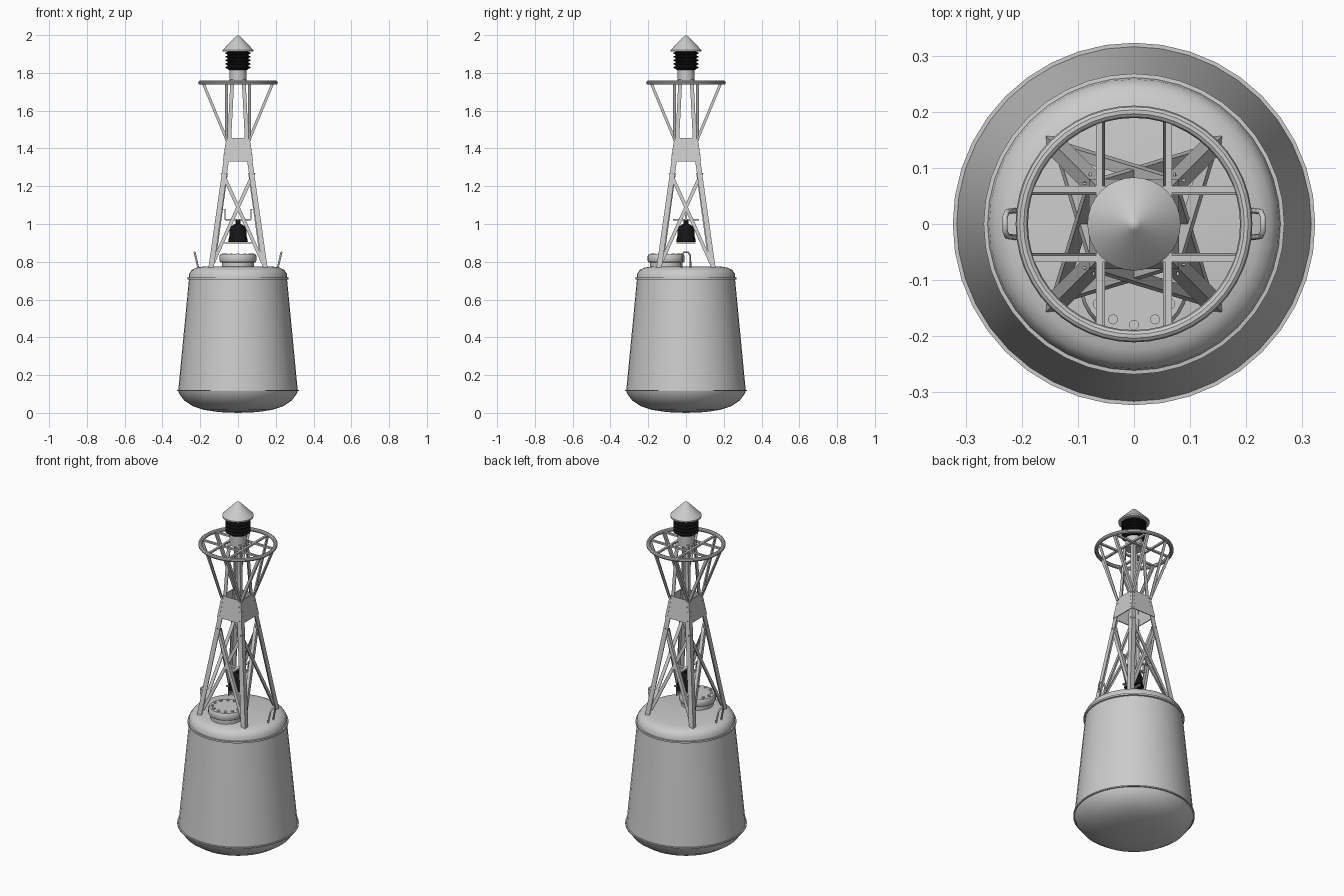
import bpy, bmesh, math
from mathutils import Vector, Matrix

if "Cube" in bpy.data.objects:
    bpy.data.objects.remove(bpy.data.objects["Cube"])


def material(name, value):
    m = bpy.data.materials.new(name)
    m.use_nodes = True
    colour = (value, value, value, 1)
    m.diffuse_color = colour
    m.node_tree.nodes["Principled BSDF"].inputs["Base Color"].default_value = colour
    return m


GREY = material("light grey paint", 0.6)
BLACK = material("black", 0.008)


def finish(name, bm, mat=GREY, smooth=False):
    bmesh.ops.recalc_face_normals(bm, faces=bm.faces)
    mesh = bpy.data.meshes.new(name)
    bm.to_mesh(mesh)
    bm.free()
    mesh.materials.append(mat)
    obj = bpy.data.objects.new(name, mesh)
    bpy.context.collection.objects.link(obj)
    if smooth:
        bpy.ops.object.select_all(action="DESELECT")
        obj.select_set(True)
        bpy.context.view_layer.objects.active = obj
        bpy.ops.object.shade_smooth_by_angle(angle=math.radians(35))
    return obj


def lathe(name, profile, sides=40, mat=GREY, centre=(0, 0, 0), closed=False):
    """Spin (radius, height) points around z."""
    bm = bmesh.new()
    verts = [bm.verts.new((r, 0, z)) for r, z in profile]
    edges = [bm.edges.new(p) for p in zip(verts, verts[1:])]
    if closed:
        edges.append(bm.edges.new((verts[-1], verts[0])))
    bmesh.ops.spin(bm, geom=verts + edges, cent=(0, 0, 0), axis=(0, 0, 1),
                   angle=math.tau, steps=sides)
    bmesh.ops.remove_doubles(bm, verts=bm.verts, dist=1e-5)
    bmesh.ops.translate(bm, verts=bm.verts, vec=centre)
    return finish(name, bm, mat, True)


def prism(bm, start, end, section):
    """Join two copies of a cross-section given as offset vectors."""
    a = [bm.verts.new(Vector(start) + s) for s in section]
    b = [bm.verts.new(Vector(end) + s) for s in section]
    bm.faces.new(a)
    bm.faces.new(b)
    for i in range(len(a)):
        j = (i + 1) % len(a)
        bm.faces.new((a[i], a[j], b[j], b[i]))


def angle_bar(bm, start, end, u, v, w=0.025, t=0.004):
    u, v = Vector(u), Vector(v)
    outline = [(0, 0), (w, 0), (w, t), (t, t), (t, w), (0, w)]
    prism(bm, start, end, [u * a + v * b for a, b in outline])


def box(bm, centre, size):
    m = Matrix.Translation(centre) @ Matrix.Diagonal((*size, 1))
    bmesh.ops.create_cube(bm, size=1, matrix=m)


def quarter_turns(name, build, mat=GREY):
    """Build one side and repeat it on all four sides."""
    bm = bmesh.new()
    for k in range(4):
        old = set(bm.verts)
        build(bm)
        new = [v for v in bm.verts if v not in old]
        bmesh.ops.rotate(bm, verts=new, cent=(0, 0, 0),
                         matrix=Matrix.Rotation(k * math.pi / 2, 3, "Z"))
    return finish(name, bm, mat)


def tube(name, points, radius, mat=GREY):
    curve = bpy.data.curves.new(name, "CURVE")
    curve.dimensions = "3D"
    curve.bevel_depth, curve.bevel_resolution = radius, 2
    curve.use_fill_caps = True
    spline = curve.splines.new("POLY")
    spline.points.add(len(points) - 1)
    for p, co in zip(spline.points, points):
        p.co = (*co, 1)
    curve.materials.append(mat)
    obj = bpy.data.objects.new(name, curve)
    bpy.context.collection.objects.link(obj)


# Float body with rounded bottom, two rims and a domed deck
lathe("float_body", [
    (0, 0), (0.1, 0.004), (0.18, 0.016), (0.24, 0.036), (0.285, 0.066),
    (0.31, 0.1), (0.316, 0.115), (0.323, 0.115), (0.323, 0.122),
    (0.316, 0.122), (0.26, 0.705), (0.268, 0.707), (0.268, 0.717),
    (0.261, 0.718), (0.258, 0.738), (0.246, 0.756), (0.225, 0.768),
    (0.19, 0.774), (0, 0.776)])

# Access hatch with a ring of bolts
HATCH = Vector((0, -0.105, 0))
lathe("hatch", [
    (0.086, 0.765), (0.086, 0.795), (0.094, 0.798), (0.098, 0.806),
    (0.098, 0.83), (0.092, 0.84), (0, 0.841)], 32, centre=HATCH)
bm = bmesh.new()
for i in range(12):
    a = math.tau * i / 12
    spot = HATCH + Vector((0.075 * math.sin(a), 0.075 * math.cos(a), 0.842))
    bmesh.ops.create_cone(bm, cap_ends=True, segments=10, radius1=0.009,
                          radius2=0.009, depth=0.006, matrix=Matrix.Translation(spot))
finish("hatch_bolts", bm)

# Lifting handles on the deck
for side, label in ((1, "left"), (-1, "right")):
    tube(label + "_handle", [
        (side * x, y, z) for x, y, z in (
            (0.21, -0.024, 0.765), (0.226, -0.022, 0.835), (0.23, -0.012, 0.85),
            (0.23, 0.012, 0.85), (0.226, 0.022, 0.835), (0.21, 0.024, 0.765))], 0.005)


# Tower legs and crossed braces
def leg(bm):
    angle_bar(bm, (-0.157, -0.157, 0.765), (-0.06, -0.06, 1.45),
              (1, 0, 0), (0, 1, 0), 0.028, 0.005)


def braces(bm):
    for s, inset in ((1, 0), (-1, 0.006)):
        angle_bar(bm, (s * 0.142, -0.145 + inset, 0.795),
                  (-s * 0.072, -0.08 + inset, 1.27), (-s, 0, 0), (0, 1, 0), 0.02, 0.004)


quarter_turns("tower_legs", leg)
quarter_turns("tower_braces", braces)


# Collar plates around the waist, with rivets
def collar(bm):
    wall = [bm.verts.new(p) for p in (
        (-0.08, -0.08, 1.33), (0.08, -0.08, 1.33), (0.062, -0.062, 1.455),
        (-0.062, -0.062, 1.455))]
    back = [bm.verts.new(v.co + Vector((0, 0.005, 0))) for v in wall]
    bm.faces.new(wall)
    bm.faces.new(back[::-1])
    for i in range(4):
        j = (i + 1) % 4
        bm.faces.new((wall[i], back[i], back[j], wall[j]))


def rivets(bm):
    for s in (-1, 1):
        for i in range(5):
            f = (i + 0.5) / 5
            half = 0.08 - 0.018 * f
            box(bm, (s * (half - 0.014), -half, 1.33 + 0.125 * f), (0.004, 0.004, 0.004))


quarter_turns("waist_collar", collar)
quarter_turns("collar_rivets", rivets)


# Flared struts, lantern posts and platform bars
def struts(bm):
    for s in (-1, 1):
        angle_bar(bm, (s * 0.068, -0.065, 1.44), (s * 0.068, -0.192, 1.745),
                  (-s, 0, 0), (0, 1, 0), 0.016, 0.004)


def post(bm):
    angle_bar(bm, (-0.056, -0.056, 1.45), (-0.04, -0.04, 1.765),
              (1, 0, 0), (0, 1, 0), 0.02, 0.004)


def platform_bar(bm):
    box(bm, (0, -0.062, 1.747), (0.38, 0.012, 0.01))


quarter_turns("flared_struts", struts)
quarter_turns("lantern_posts", post)
quarter_turns("platform_bars", platform_bar)

# Guard ring
lathe("guard_ring", [
    (0.2 + 0.011 * math.cos(math.tau * i / 10), 1.748 + 0.011 * math.sin(math.tau * i / 10))
    for i in range(10)], 48, closed=True)

# Lantern: base, ribbed lens and conical cap
lathe("lantern_base", [(0, 1.75), (0.044, 1.75), (0.044, 1.825), (0, 1.825)], 32)
ribs = [(0, 1.815), (0.05, 1.815)]
for i in range(5):
    z = 1.822 + 0.019 * i
    ribs += [(0.056, z), (0.067, z + 0.004), (0.067, z + 0.009), (0.056, z + 0.013)]
lathe("lantern_lens", ribs + [(0.056, 1.92), (0, 1.92)], 32, BLACK)
lathe("lantern_cap", [(0, 1.912), (0.083, 1.912), (0.083, 1.92), (0.012, 1.992), (0, 2.0)], 32)

# Bell with its hanger bars and clappers
lathe("bell", [
    (0, 0.905), (0.052, 0.905), (0.05, 0.918), (0.046, 0.935), (0.046, 0.965),
    (0.038, 0.985), (0.022, 0.998), (0.014, 1.0), (0.014, 1.02), (0, 1.02)], 32, BLACK)
bm = bmesh.new()
box(bm, (0, 0, 1.022), (0.14, 0.018, 0.008))
box(bm, (0, 0, 1.022), (0.018, 0.14, 0.008))
box(bm, (0, 0, 0.9), (0.15, 0.012, 0.006))
box(bm, (0, 0, 0.9), (0.012, 0.1, 0.006))
for s in (-1, 1):
    box(bm, (s * 0.068, 0, 1.05), (0.005, 0.012, 0.06))
    box(bm, (s * 0.083, 0, 1.078), (0.035, 0.012, 0.005))
finish("bell_hanger", bm)
